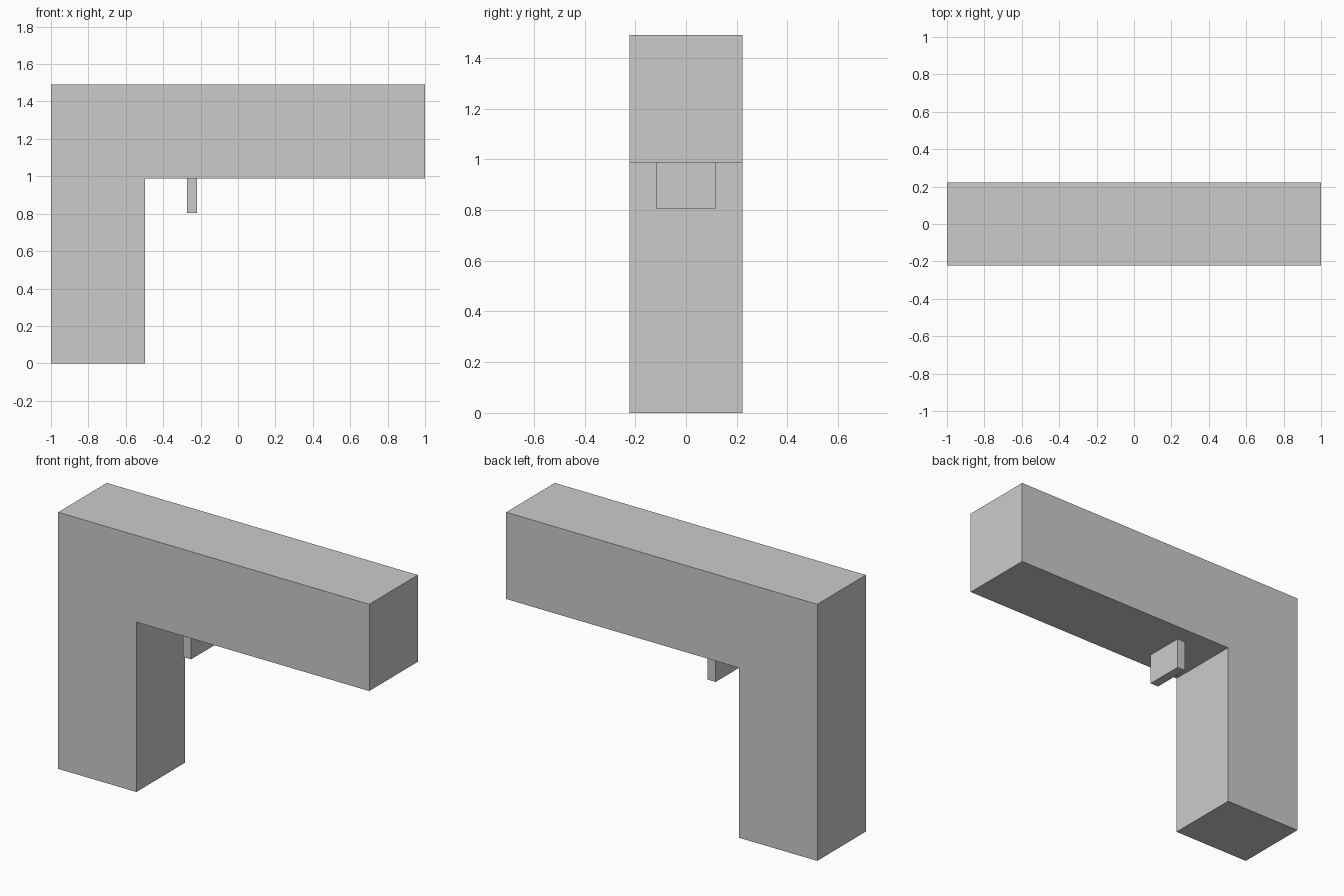
import bpy
import bmesh

if "Cube" in bpy.data.objects:
    bpy.data.objects.remove(bpy.data.objects["Cube"])


def extrude_profile(name, points, half_width):
    """Extrude an x-z outline symmetrically along y."""
    bm = bmesh.new()
    face = bm.faces.new([bm.verts.new((x, -half_width, z)) for x, z in points])
    new = bmesh.ops.extrude_face_region(bm, geom=[face])["geom"]
    verts = [v for v in new if isinstance(v, bmesh.types.BMVert)]
    bmesh.ops.translate(bm, verts=verts, vec=(0, 2 * half_width, 0))
    bmesh.ops.recalc_face_normals(bm, faces=bm.faces)
    mesh = bpy.data.meshes.new(name)
    bm.to_mesh(mesh)
    bm.free()
    obj = bpy.data.objects.new(name, mesh)
    bpy.context.collection.objects.link(obj)
    return obj


TOP, UNDER, GRIP_X = 1.491, 0.987, -0.497

# L-shaped body: upright grip and long horizontal barrel
extrude_profile("body", [(-1, 0), (GRIP_X, 0), (GRIP_X, UNDER),
                         (1, UNDER), (1, TOP), (-1, TOP)], 0.223)

# Small trigger plate hanging under the barrel
extrude_profile("trigger", [(-0.273, 0.805), (-0.219, 0.805),
                            (-0.219, UNDER), (-0.273, UNDER)], 0.117)
